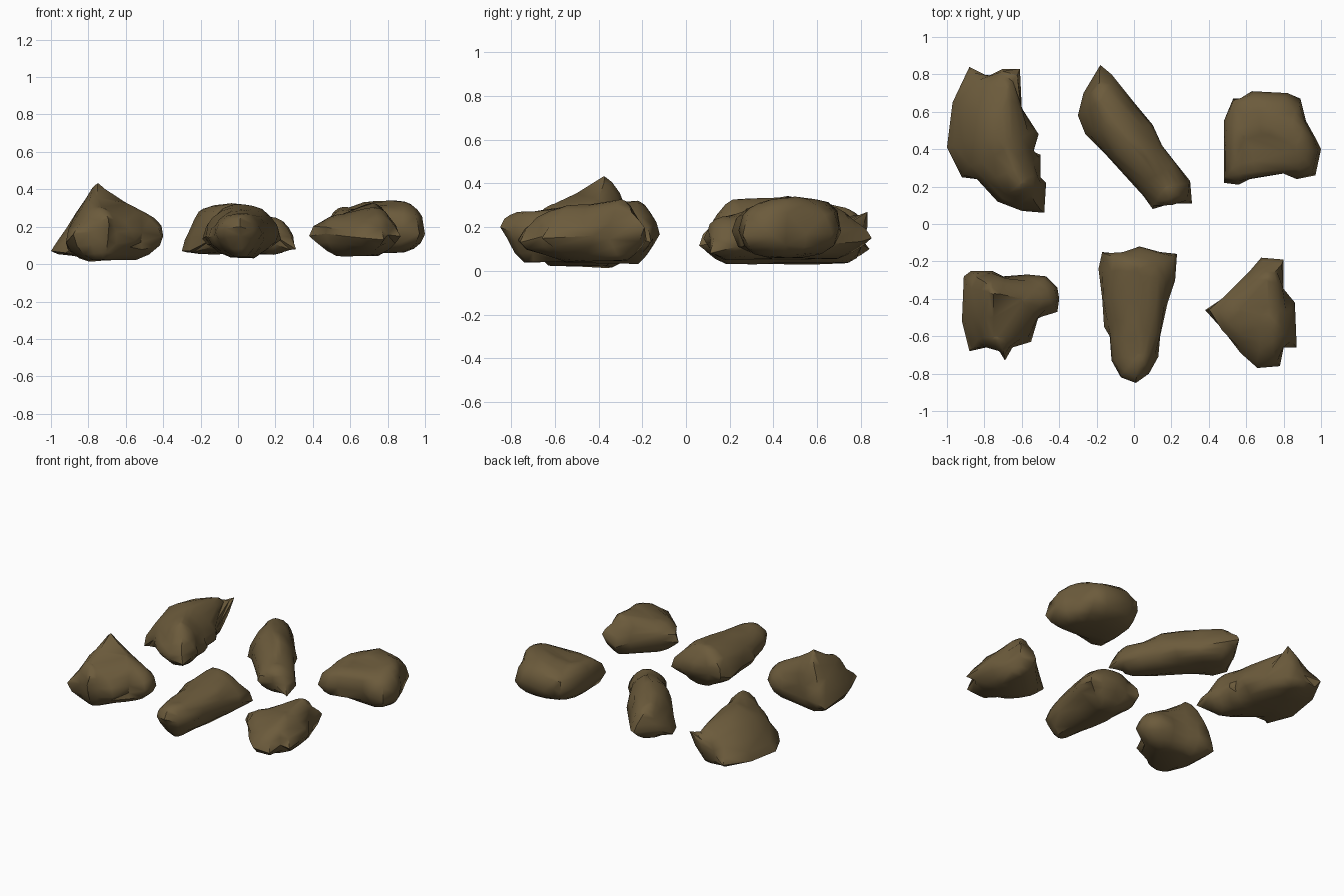
import bpy, bmesh, math, random
from mathutils import Vector, noise

if "Cube" in bpy.data.objects:
    bpy.data.objects.remove(bpy.data.objects["Cube"])

brown = bpy.data.materials.new("earth brown")
brown.diffuse_color = (0.15, 0.105, 0.045, 1)
brown.use_nodes = True
brown.node_tree.nodes["Principled BSDF"].inputs["Base Color"].default_value = brown.diffuse_color


def nearest_on(line, p):
    """Nearest point (in plan) on a ridge polyline."""
    best = None
    for a, b in zip(line, line[1:]):
        a, b = Vector(a), Vector(b)
        d = (b - a).xy
        t = max(0, min(1, (p.xy - a.xy).dot(d) / d.length_squared))
        q = a.lerp(b, t)
        if best is None or (q - p).xy.length < (best - p).xy.length:
            best = q
    return best


def rock(name, rim, ridge, floor, mid, box=2.0, under=1.8, special={}, seed=1):
    """Loft a stone from its widest outline up to a ridge line and down to a floor."""
    random.seed(seed)
    bm = bmesh.new()
    pts = [Vector((x, y, special.get(i, mid + random.uniform(-.02, .02))))
           for i, (x, y) in enumerate(rim)]
    n = len(pts)
    # evened outline, so small notches in the rim fade away above and below it
    even = [(pts[i - 1] + pts[i] * 2 + pts[(i + 1) % n]) / 4 for i in range(n)]
    tops = [nearest_on(ridge, p) for p in even]

    def ring(s, up):
        out = []
        k = box if up else under
        for p, e, r in zip(pts, even, tops):
            h = (1 - s ** k) ** (1 / k)
            goal = r.z if up else floor
            p = p.lerp(e, min(1, (1 - s) * 5))
            v = r.lerp(p, s)
            v.z = p.z + (goal - p.z) * h
            if s < 1:
                v += noise.noise_vector(v * 7 + Vector((seed * 3, 0, 0))) * (0.022 if up else .012)
            v.z = max(v.z, floor)
            out.append(bm.verts.new(v))
        return out

    rings = [ring(s, False) for s in (.3, .65, .9)]
    rings += [ring(1, True)] + [ring(s, True) for s in (.93, .78, .55, .28, 0.06)]
    for a, b in zip(rings, rings[1:]):
        for i in range(n):
            j = (i + 1) % n
            bm.faces.new((a[i], a[j], b[j], b[i]))
    bm.faces.new(rings[0][::-1])
    bm.faces.new(rings[-1])
    bmesh.ops.remove_doubles(bm, verts=bm.verts, dist=0.004)
    bmesh.ops.triangulate(bm, faces=bm.faces)
    bmesh.ops.recalc_face_normals(bm, faces=bm.faces)
    me = bpy.data.meshes.new(name)
    bm.to_mesh(me)
    bm.free()
    me.materials.append(brown)
    ob = bpy.data.objects.new(name, me)
    bpy.context.collection.objects.link(ob)
    bpy.context.view_layer.objects.active = ob
    ob.select_set(True)
    bpy.ops.object.shade_smooth_by_angle(angle=math.radians(50))
    ob.select_set(False)


# Back row
rock("back_left_rock",
     [(-.48, .06), (-.47, .22), (-.5, .25), (-.5, .37), (-.54, .38), (-.51, .48), (-.6, .62),
      (-.61, .83), (-.7, .83), (-.78, .79), (-.88, .84), (-.97, .65), (-1, .41), (-.92, .25),
      (-.84, .24), (-.73, .12), (-.6, .07)],
     [(-.6, .22, .32), (-.72, .47, .35), (-.67, .72, .3)], .03, .13, box=1.5,
     special={7: .27, 8: .2, 9: .13, 10: .1, 11: .08, 12: .07, 13: .06}, seed=1)
rock("back_middle_rock",
     [(.1, .08), (.2, .11), (.31, .11), (.3, .23), (.22, .33), (.15, .42), (.1, .53), (0, .65),
      (-.12, .8), (-.18, .85), (-.27, .7), (-.3, .58), (-.26, .48), (-.15, .37), (.05, .15)],
     [(.16, .2, .26), (.05, .35, .32), (-.05, .47, .345), (-.18, .65, .29)], .05, .13, box=1.8,
     special={2: .08, 3: .11, 9: .15, 11: .07, 12: .07}, seed=2)
rock("back_right_rock",
     [(.48, .22), (.56, .21), (.62, .24), (.8, .27), (.87, .24), (.97, .26), (1, .4),
      (.97, .46), (.92, .55), (.89, .67), (.82, .7), (.63, .71), (.58, .67), (.53, .67),
      (.48, .55), (.48, .4)],
     [(.6, .46, .3), (.7, .47, .33), (.86, .42, .32)], .06, .18, box=3, under=2.4, seed=3)

# Front row
rock("front_left_rock",
     [(-.69, -.73), (-.65, -.66), (-.55, -.63), (-.52, -.5), (-.41, -.47), (-.4, -.4),
      (-.41, -.34), (-.47, -.28), (-.57, -.27), (-.7, -.28), (-.76, -.25), (-.87, -.25),
      (-.91, -.28), (-.92, -.52), (-.88, -.68), (-.79, -.66), (-.72, -.68)],
     [(-.74, -.6, .3), (-.74, -.37, .44), (-.6, -.4, .32)], .01, .13, box=1.7,
     special={0: .21, 1: .17, 16: .19, 15: .17, 14: .16, 4: .15, 5: .15, 6: .14, 12: .08}, seed=4)
rock("front_middle_rock",
     [(.01, -.85), (.08, -.8), (.13, -.71), (.14, -.6), (.18, -.42), (.22, -.3), (.23, -.16),
      (.14, -.15), (.03, -.12), (-.07, -.16), (-.17, -.15), (-.19, -.24), (-.17, -.4),
      (-.16, -.55), (-.13, -.6), (-.12, -.73), (-.07, -.82)],
     [(.02, -.7, .28), (.02, -.5, .3), (.03, -.25, .32)], .025, .15, under=1.5,
     special={0: .2, 1: .18, 15: .17, 16: .19}, seed=5)
rock("front_right_rock",
     [(.38, -.46), (.47, -.56), (.57, -.69), (.66, -.77), (.78, -.76), (.8, -.66), (.87, -.66),
      (.86, -.42), (.8, -.35), (.8, -.19), (.68, -.18), (.62, -.25), (.47, -.4)],
     [(.57, -.47, .27), (.7, -.47, .3), (.73, -.3, .32)], .04, .15,
     special={0: .15, 9: .2}, seed=6)
